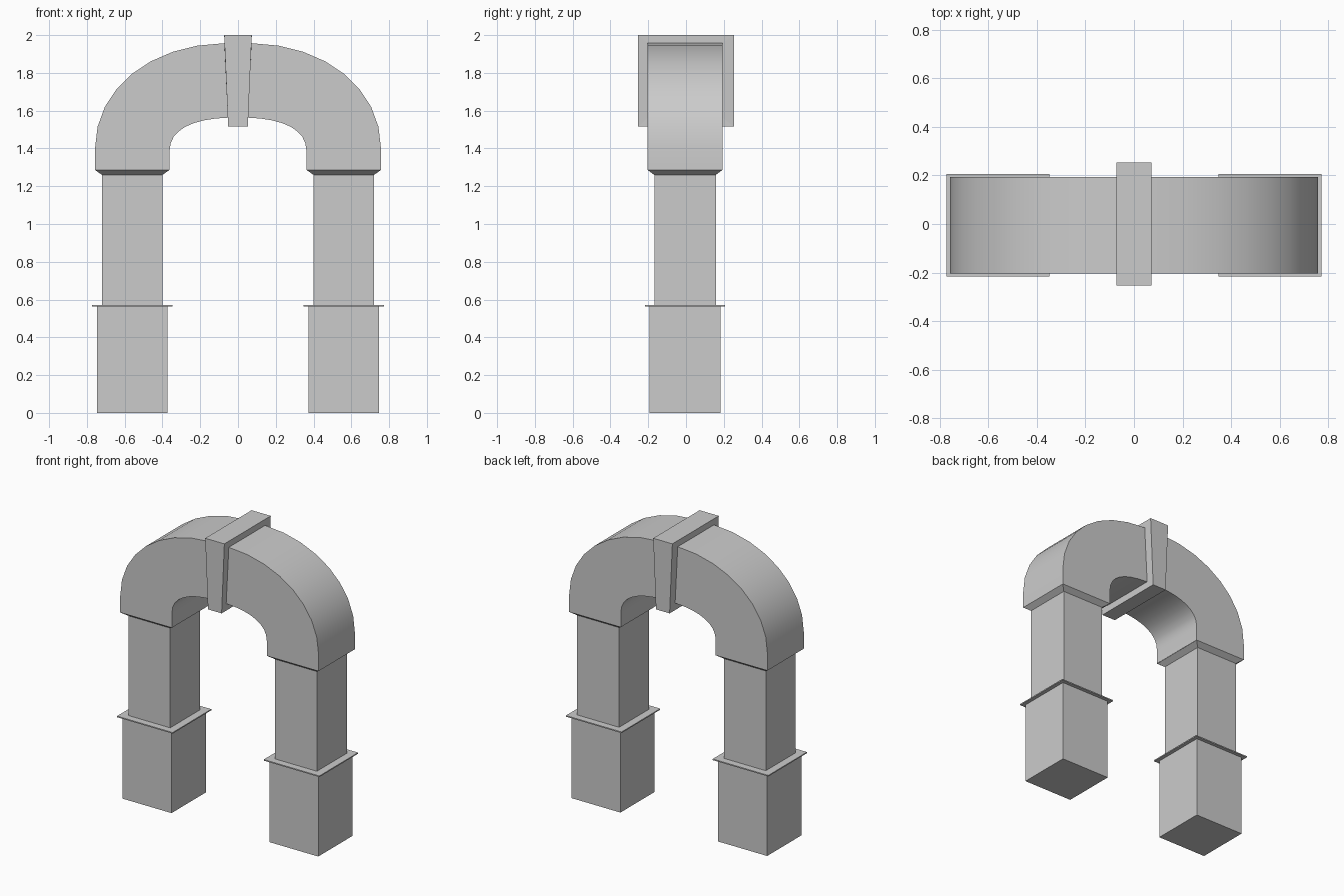
import bpy
import math
from mathutils import Vector
from mathutils.geometry import interpolate_bezier

if "Cube" in bpy.data.objects:
    bpy.data.objects.remove(bpy.data.objects["Cube"])

YC = -0.005  # the legs and arch sit a hair forward of the keystone


def section(outer, inner, half_y, yc=YC):
    """Four-cornered ring from an outer and an inner (x, z) point."""
    (xo, zo), (xi, zi) = outer, inner
    return [(xo, yc - half_y, zo), (xi, yc - half_y, zi),
            (xi, yc + half_y, zi), (xo, yc + half_y, zo)]


def level(z, half_x, half_y):
    """Horizontal ring of the left leg."""
    return section((-0.56 - half_x, z), (-0.56 + half_x, z), half_y)


def loft(name, rings, cap_start=False, mirror=True):
    """Skin a series of four-cornered rings."""
    verts = [v for ring in rings for v in ring]
    faces = []
    for r in range(len(rings) - 1):
        a, b = r * 4, r * 4 + 4
        for i in range(4):
            j = (i + 1) % 4
            faces.append((a + i, a + j, b + j, b + i))
    if cap_start:
        faces.append((3, 2, 1, 0))
    mesh = bpy.data.meshes.new(name)
    mesh.from_pydata(verts, [], faces)
    obj = bpy.data.objects.new(name, mesh)
    bpy.context.collection.objects.link(obj)
    if mirror:
        mod = obj.modifiers.new("mirror", 'MIRROR')
        mod.use_axis[0] = True
        mod.use_mirror_merge = False
    return obj


def quarter(start, end, k, count=9):
    """Quarter curve rising vertically from start, flattening at end."""
    (x0, z0), (x1, z1) = start, end
    pts = interpolate_bezier(Vector((x0, z0)), Vector((x0, z0 + k * (z1 - z0))),
                             Vector((x1 - k * (x1 - x0), z1 - 0.006)),
                             Vector((x1, z1)), count)
    return [(p[0], p[1]) for p in pts]


# Pedestals
loft("pedestal", [level(0, 0.187, 0.187), level(0.564, 0.187, 0.187)], cap_start=True)

# Thin collars between pedestal and column
loft("collar", [level(0.564, 0.187, 0.187), level(0.564, 0.212, 0.211),
                level(0.572, 0.212, 0.211), level(0.572, 0.16, 0.163)])

# Columns with the flared head
loft("column", [level(0.572, 0.16, 0.163), level(1.26, 0.16, 0.163),
                level(1.286, 0.197, 0.198)])

# Arch halves
outer = [(-0.757, 1.286)] + quarter((-0.757, 1.40), (-0.072, 1.957), 0.57)
inner = [(-0.362, 1.286)] + quarter((-0.362, 1.39), (-0.052, 1.563), 0.62)
arch = loft("arch", [section(o, i, 0.198) for o, i in zip(outer, inner)])
bpy.context.view_layer.objects.active = arch
arch.select_set(True)
bpy.ops.object.shade_smooth_by_angle(angle=math.radians(30))
arch.select_set(False)

# Keystone band wrapped around the crown
left = [section(outer[-1], inner[-1], 0.198),
        section((-0.073, 2.0), (-0.052, 1.515), 0.253, 0)]
right = [[(-x, y, z) for x, y, z in ring] for ring in reversed(left)]
loft("keystone", left + right, mirror=False)
